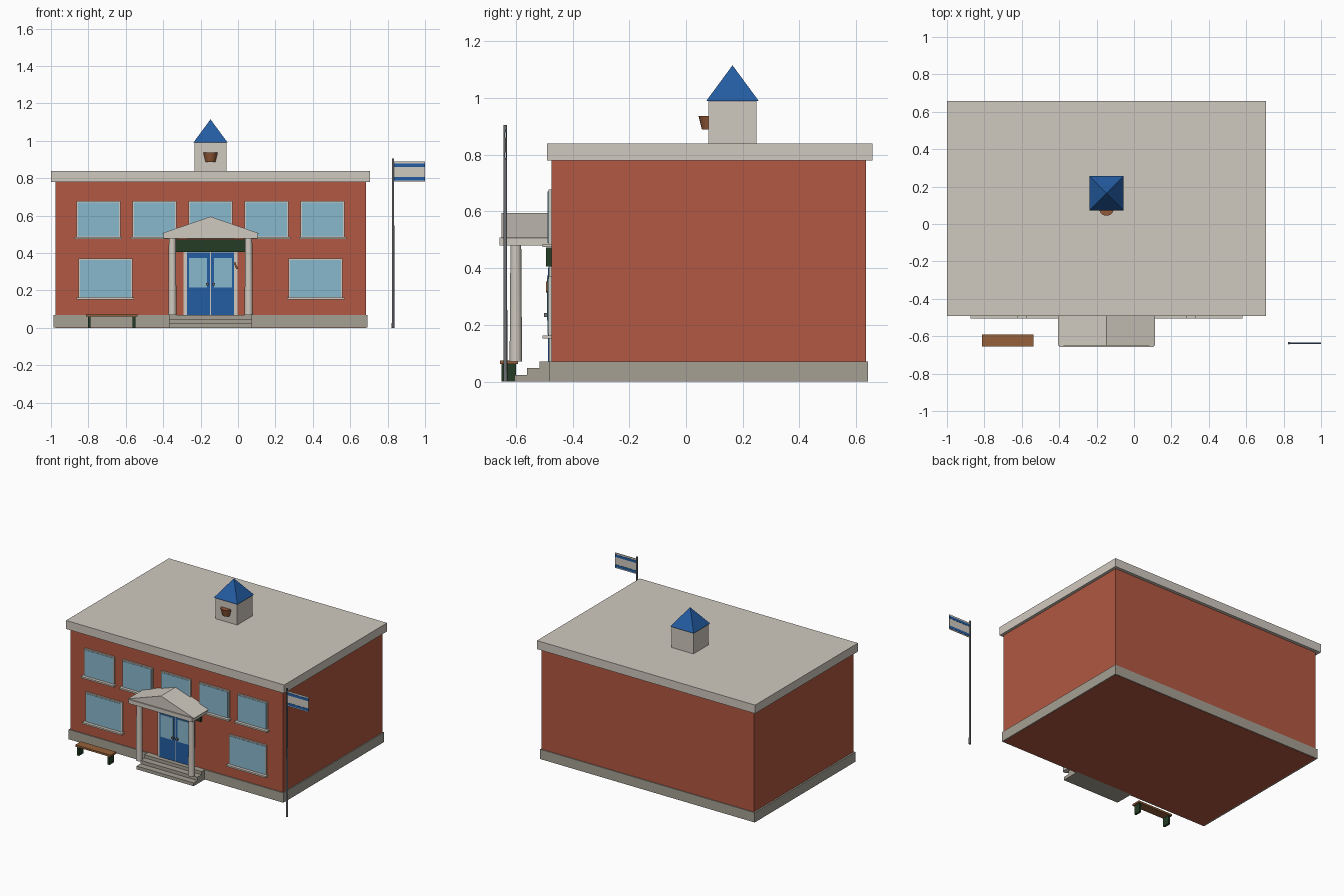
import bpy, bmesh, math
from mathutils import Matrix

if "Cube" in bpy.data.objects:
    bpy.data.objects.remove(bpy.data.objects["Cube"])

def mat(name, r, g, b):
    m = bpy.data.materials.new(name)
    m.diffuse_color = (r, g, b, 1)
    m.use_nodes = True
    m.node_tree.nodes["Principled BSDF"].inputs["Base Color"].default_value = m.diffuse_color
    return m

BRICK = mat("brick red", 0.445, 0.098, 0.054)
CREAM = mat("cream trim", 0.63, 0.585, 0.52)
STONE = mat("grey stone", 0.381, 0.352, 0.295)
BLUE = mat("blue paint", 0.017, 0.107, 0.362)
GLASS = mat("window glass", 0.25, 0.48, 0.61)
GREEN = mat("dark green", 0.017, 0.045, 0.018)
WOOD = mat("brown wood", 0.30, 0.12, 0.042)
BRONZE = mat("bell bronze", 0.29, 0.10, 0.04)
STEEL = mat("grey metal", 0.16, 0.165, 0.18)
CX = -0.147  # centre line of the building

def finish(name, bm, m):
    bmesh.ops.recalc_face_normals(bm, faces=bm.faces)
    me = bpy.data.meshes.new(name)
    bm.to_mesh(me)
    bm.free()
    me.materials.append(m)
    ob = bpy.data.objects.new(name, me)
    bpy.context.collection.objects.link(ob)
    return ob

def box(name, m, x0, x1, y0, y1, z0, z1):
    bm = bmesh.new()
    bmesh.ops.create_cube(bm, size=1)
    for v in bm.verts:
        v.co = ((x0 + x1) / 2 + v.co.x * (x1 - x0),
                (y0 + y1) / 2 + v.co.y * (y1 - y0),
                (z0 + z1) / 2 + v.co.z * (z1 - z0))
    return finish(name, bm, m)

def cone(name, m, x, y, z0, z1, r0, r1, n=24, turn=0):
    bm = bmesh.new()
    bmesh.ops.create_cone(bm, cap_ends=True, segments=n, radius1=r0, radius2=r1, depth=z1 - z0,
                          matrix=Matrix.Translation((x, y, (z0 + z1) / 2)) @ Matrix.Rotation(turn, 4, 'Z'))
    bmesh.ops.remove_doubles(bm, verts=bm.verts, dist=1e-5)
    ob = finish(name, bm, m)
    if n > 8:
        for p in ob.data.polygons:
            p.use_smooth = abs(p.normal.z) < 0.8
        for e in ob.data.edges:
            a, b = (ob.data.vertices[i].co.z for i in e.vertices)
            e.use_edge_sharp = abs(a - b) < 1e-6
    return ob

def prism(name, m, pts, axis, a, b):
    """Extrude a profile along x (pts are y,z) or y (pts are x,z)."""
    bm = bmesh.new()
    put = (lambda p, t: (t, p[0], p[1])) if axis == 'x' else (lambda p, t: (p[0], t, p[1]))
    f = bm.faces.new([bm.verts.new(put(p, a)) for p in pts])
    ext = bmesh.ops.extrude_face_region(bm, geom=[f])['geom']
    d = (b - a, 0, 0) if axis == 'x' else (0, b - a, 0)
    bmesh.ops.translate(bm, vec=d, verts=[g for g in ext if isinstance(g, bmesh.types.BMVert)])
    return finish(name, bm, m)

# Main building
box("walls", BRICK, -0.975, 0.685, -0.475, 0.635, 0, 0.78)
box("plinth", STONE, -0.986, 0.692, -0.482, 0.641, 0.001, 0.07)
box("roof_slab", CREAM, -1.0, 0.705, -0.491, 0.657, 0.78, 0.84)

# Bell tower
box("tower", CREAM, CX - 0.085, CX + 0.085, 0.08, 0.248, 0.84, 0.99)
cone("tower_roof", BLUE, CX, 0.164, 0.99, 1.115, 0.092 * math.sqrt(2), 0, 4, math.pi / 4)
cone("bell", BRONZE, CX, 0.083, 0.888, 0.937, 0.027, 0.039, 20)

# Windows with frame, glass and sill
def window(name, x, w, z0, z1):
    box(name + "_frame", CREAM, x - w / 2, x + w / 2, -0.485, -0.47, z0, z1)
    box(name + "_glass", GLASS, x - w / 2 + 0.008, x + w / 2 - 0.008, -0.488, -0.48, z0 + 0.008, z1 - 0.008)
    box(name + "_sill", CREAM, x - w / 2 - 0.01, x + w / 2 + 0.01, -0.506, -0.47, z0 - 0.006, z0 + 0.005)

for i in range(-2, 3):
    window("upper_window", CX + i * 0.2995, 0.234, 0.48, 0.678)
for s in (-1, 1):
    window("lower_window", CX + s * 0.562, 0.288, 0.158, 0.372)

# Double door
box("door_frame", CREAM, CX - 0.145, CX + 0.145, -0.483, -0.47, 0.07, 0.415)
for s in (-1, 1):
    def leaf(name, m, a, b, y, z0, z1):
        box(name, m, *sorted((CX + s * a, CX + s * b)), y, -0.475, z0, z1)
    leaf("door_leaf", BLUE, 0.002, 0.125, -0.487, 0.07, 0.402)
    leaf("door_glass", GLASS, 0.018, 0.114, -0.490, 0.216, 0.374)
    leaf("door_handle", STEEL, 0.010, 0.024, -0.501, 0.228, 0.241)

# Sign board and slanted doorpost case
box("sign_board", GREEN, CX - 0.2, CX + 0.2, -0.494, -0.47, 0.405, 0.472)
case = box("doorpost_case", WOOD, -0.005, 0.005, -0.007, 0.007, -0.019, 0.019)
case.matrix_world = Matrix.Translation((-0.012, -0.486, 0.333)) @ Matrix.Rotation(-0.4, 4, 'Y')

# Portico
for s in (-1, 1):
    cone("column", CREAM, CX + s * 0.204, -0.6, 0.07, 0.479, 0.022, 0.019, 20)
box("portico_beam", CREAM, CX - 0.25, CX + 0.25, -0.658, -0.475, 0.479, 0.508)
prism("portico_gable", CREAM, [(CX - 0.259, 0.506), (CX + 0.259, 0.506), (CX, 0.595)], 'y', -0.65, -0.475)

# Entrance steps
prism("steps", STONE, [(-0.47, 0), (-0.604, 0), (-0.604, 0.023), (-0.56, 0.023), (-0.56, 0.047),
                       (-0.516, 0.047), (-0.516, 0.07), (-0.47, 0.07)], 'x', CX - 0.223, CX + 0.223)

# Bench
box("bench_seat", WOOD, -0.813, -0.537, -0.655, -0.592, 0.061, 0.074)
for x in (-0.795, -0.556):
    box("bench_leg", GREEN, x - 0.007, x + 0.007, -0.65, -0.6, 0, 0.061)

# Flagpole and striped flag
cone("flagpole", STEEL, 0.829, -0.637, 0, 0.905, 0.007, 0.006, 12)
box("flag", CREAM, 0.833, 1.0, -0.639, -0.635, 0.782, 0.889)
for z in (0.798, 0.869):
    box("flag_stripe", BLUE, 0.833, 1.0, -0.6405, -0.6335, z - 0.009, z + 0.009)
